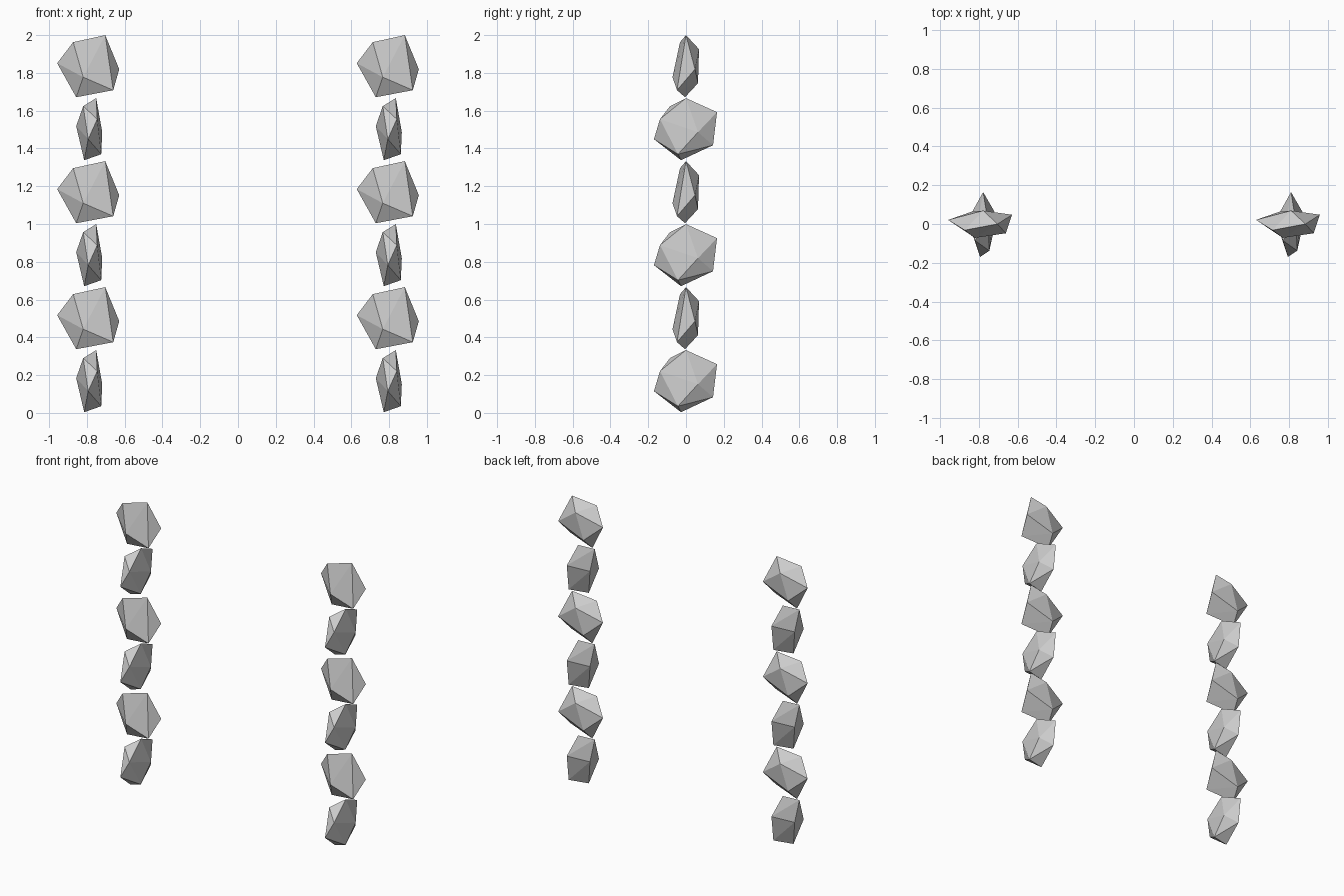
import bpy, bmesh
from mathutils import Vector

if "Cube" in bpy.data.objects:
    bpy.data.objects.remove(bpy.data.objects["Cube"])

UNIT = 0.0053  # size of one profile step

# corner points of the two faceted beads (x, y, z around the bead centre)
WIDE = [(-15, -6, 24), (17, 0, 31), (25, -9, -24), (-12, -1, -31),
        (-31, 4, 3), (-5, -13.5, -11), (31, 9, -3), (3, 13, 17), (-8, 12, -17)]
DEEP = [(8, 0, 31), (-5, -16, 23), (9, -26, 10), (0, -32, -10),
        (-4, -5, -31), (3, 27, -16), (3, 31, 17), (14, 12, -3),
        (13, -8, -25), (-12, 4, 3)]


def bead_mesh(name, points):
    """Faceted stone: hull around a few corner points."""
    bm = bmesh.new()
    for p in points:
        bm.verts.new(Vector(p) * UNIT)
    bmesh.ops.convex_hull(bm, input=bm.verts[:])
    bmesh.ops.recalc_face_normals(bm, faces=bm.faces[:])
    mesh = bpy.data.meshes.new(name)
    bm.to_mesh(mesh)
    bm.free()
    return mesh


meshes = [bead_mesh("deep_bead", DEEP), bead_mesh("wide_bead", WIDE)]

# two hanging strands of six alternating beads
for side, x in (("left", -0.793), ("right", 0.793)):
    for k in range(6):
        kind = ("deep", "wide")[k % 2]
        obj = bpy.data.objects.new(f"{side}_{kind}_bead_{k + 1}", meshes[k % 2])
        obj.location = (x, 0, 0.168 + k * 0.3335)
        bpy.context.collection.objects.link(obj)
